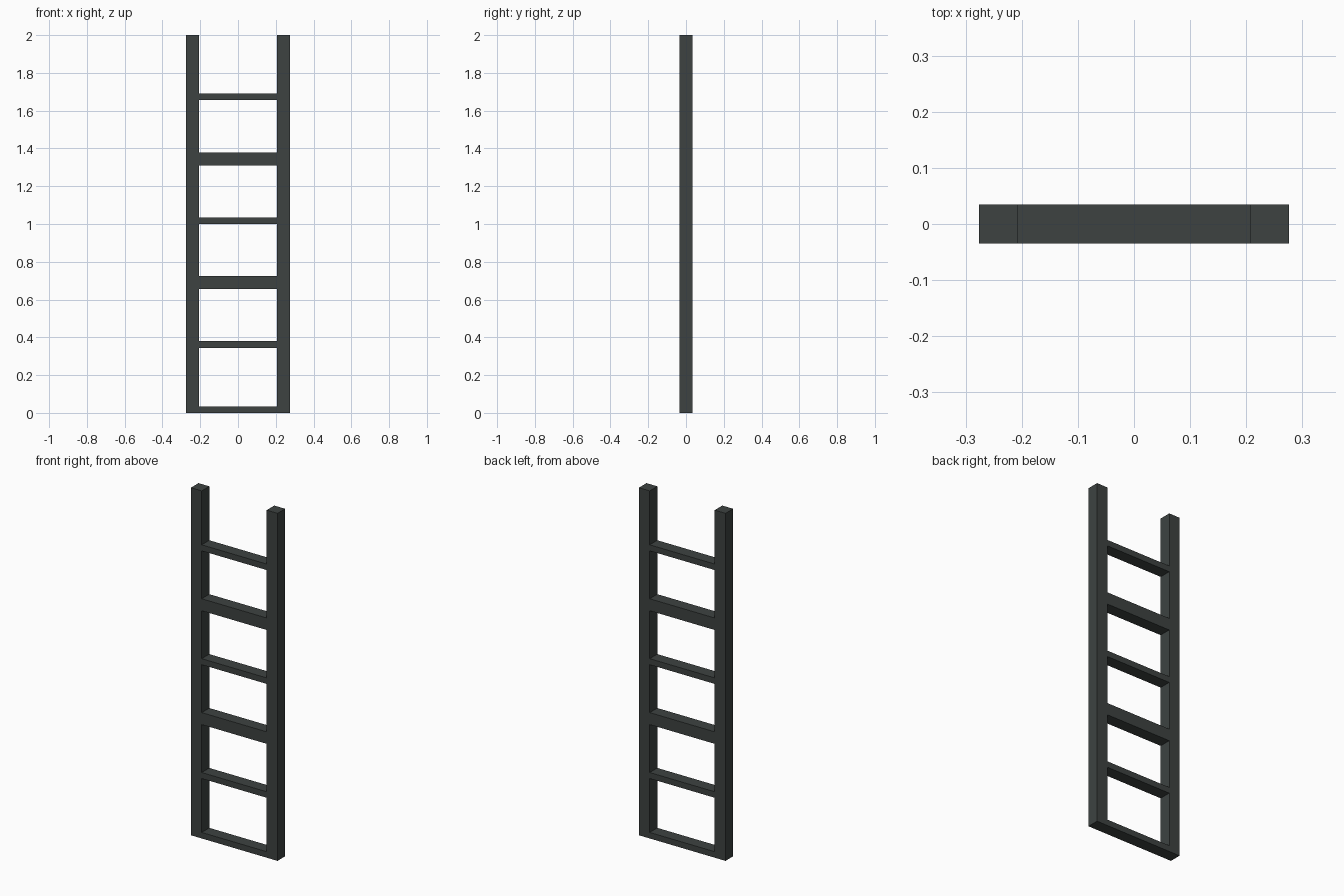
import bpy
import bmesh
from mathutils import Matrix

if "Cube" in bpy.data.objects:
    bpy.data.objects.remove(bpy.data.objects["Cube"])

U = 2.0 / 29.0  # one module: the rail thickness

metal = bpy.data.materials.new("dark grey metal")
metal.diffuse_color = (0.047, 0.055, 0.053, 1.0)
metal.use_nodes = True
metal.node_tree.nodes["Principled BSDF"].inputs["Base Color"].default_value = metal.diffuse_color


def box(name, x0, x1, z0, z1):
    """Box one module deep, given in modules along x and z."""
    bm = bmesh.new()
    bmesh.ops.create_cube(bm, size=1.0)
    size = Matrix.Diagonal(((x1 - x0) * U, U, (z1 - z0) * U, 1.0))
    bmesh.ops.transform(bm, matrix=size, verts=bm.verts)
    mesh = bpy.data.meshes.new(name)
    bm.to_mesh(mesh)
    bm.free()
    mesh.materials.append(metal)
    obj = bpy.data.objects.new(name, mesh)
    obj.location = ((x0 + x1) / 2 * U, 0.0, (z0 + z1) / 2 * U)
    bpy.context.collection.objects.link(obj)
    return obj


# Upright side rails
box("left_rail", -4, -3, 0, 29)
box("right_rail", 3, 4, 0, 29)

# Rungs: (bottom, height), alternating thin steps and thick cross bars
rungs = [(0, 0.5), (5, 0.5), (9.5, 1), (14.5, 0.5), (19, 1), (24, 0.5)]
for i, (z, h) in enumerate(rungs, 1):
    box(f"rung_{i}", -3, 3, z, z + h)
